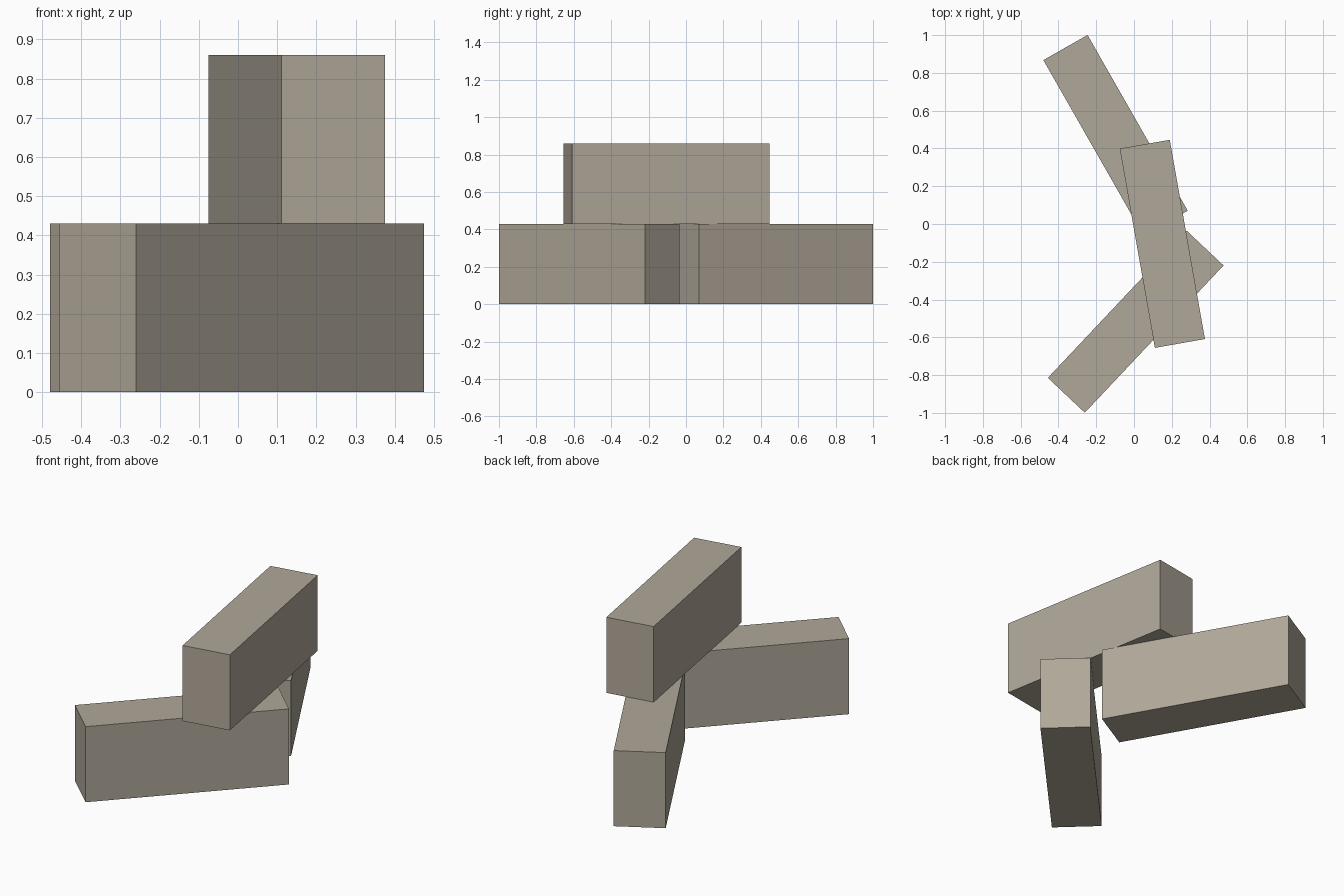
import bpy
import math

if "Cube" in bpy.data.objects:
    bpy.data.objects.remove(bpy.data.objects["Cube"])

# One stone colour for every block
stone = bpy.data.materials.new("warm_grey_stone")
stone.diffuse_color = (0.434, 0.388, 0.319, 1.0)
stone.use_nodes = True
stone.node_tree.nodes["Principled BSDF"].inputs["Base Color"].default_value = stone.diffuse_color

WIDTH, LENGTH, HEIGHT = 0.269, 1.071, 0.43


def block(name, x, y, level, degrees):
    """Place a block, long side along y, turned about z, on a given layer."""
    bpy.ops.mesh.primitive_cube_add(size=1, location=(x, y, HEIGHT * (level + 0.5)))
    ob = bpy.context.object
    ob.name = name
    ob.scale = (WIDTH, LENGTH, HEIGHT)
    ob.rotation_euler.z = math.radians(degrees)
    ob.data.materials.append(stone)


# Two blocks on the ground, one laid across them
block("rear_block", -0.0975, 0.469, 0, 29.7)
block("front_block", 0.009, -0.517, 0, -43.3)
block("upper_block", 0.15, -0.105, 1, 10)
